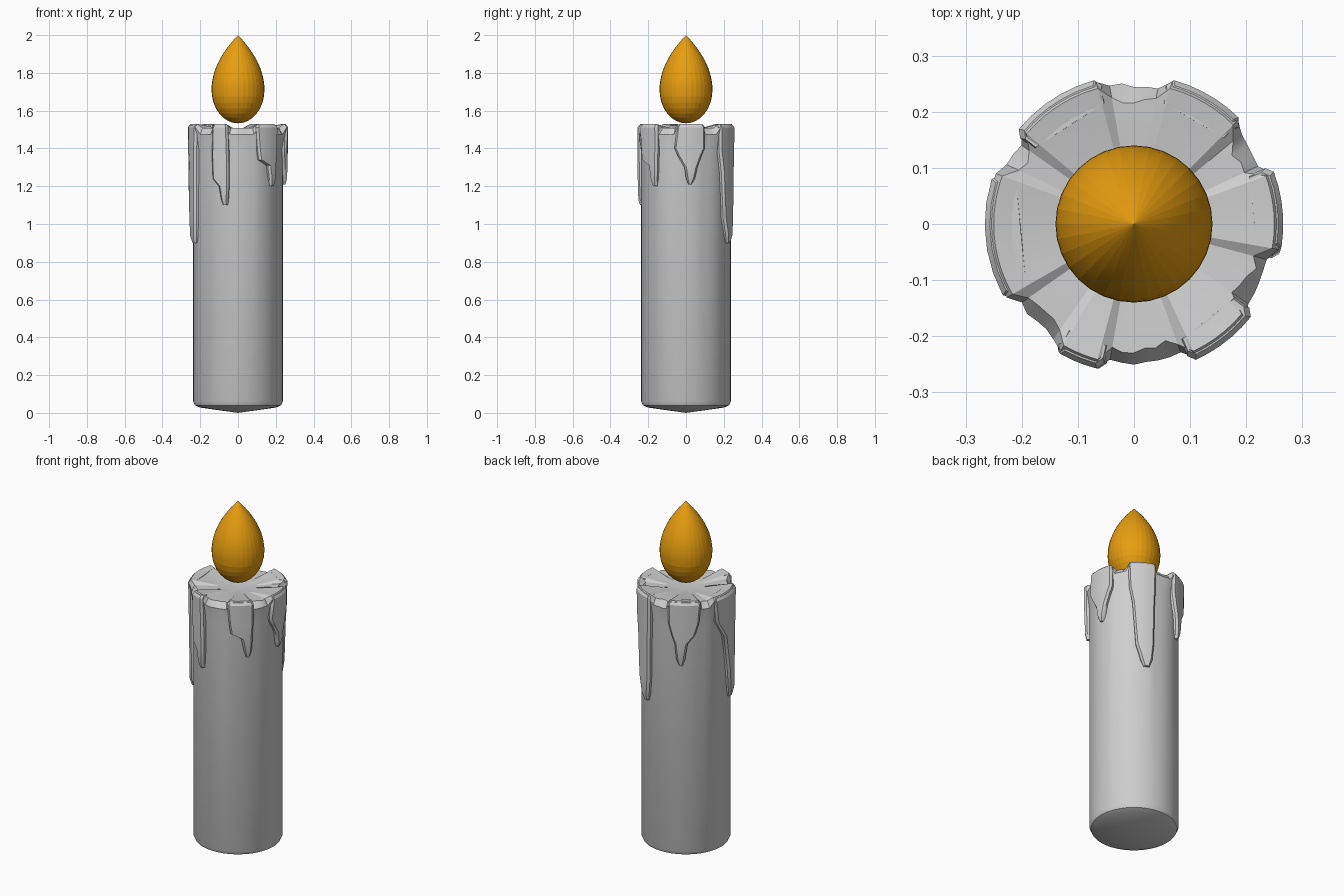
import bpy
import bmesh
import random
from math import sin, cos, pi, radians

random.seed(4)
if "Cube" in bpy.data.objects:
    bpy.data.objects.remove(bpy.data.objects["Cube"], do_unlink=True)


def make_material(name, color):
    mat = bpy.data.materials.new(name)
    mat.use_nodes = True
    mat.diffuse_color = color
    mat.node_tree.nodes["Principled BSDF"].inputs["Base Color"].default_value = color
    return mat


WAX = make_material("grey wax", (0.62, 0.62, 0.62, 1))
FIRE = make_material("orange flame", (0.82, 0.35, 0.005, 1))


def polar(radius, deg, z):
    return (radius * cos(radians(deg)), radius * sin(radians(deg)), z)


def loft(name, rings, mat, closed=True, smooth=30):
    """Skin a stack of equal-length point rings and cap both ends.
    A ring holding one point becomes the tip of a fan."""
    bm = bmesh.new()
    rows = [[bm.verts.new(p) for p in ring] for ring in rings]
    for low, high in zip(rows, rows[1:]):
        n = max(len(low), len(high))
        for i in range(n):
            j = (i + 1) % n
            quad = [low[i % len(low)], low[j % len(low)],
                    high[j % len(high)], high[i % len(high)]]
            bm.faces.new(list(dict.fromkeys(quad)))
    for cap in (rows[0], rows[-1]):
        if len(cap) > 2:
            bm.faces.new(cap)
    bmesh.ops.recalc_face_normals(bm, faces=bm.faces)
    mesh = bpy.data.meshes.new(name)
    bm.to_mesh(mesh)
    bm.free()
    mesh.materials.append(mat)
    obj = bpy.data.objects.new(name, mesh)
    bpy.context.collection.objects.link(obj)
    bpy.ops.object.select_all(action="DESELECT")
    obj.select_set(True)
    bpy.context.view_layer.objects.active = obj
    bpy.ops.object.shade_smooth_by_angle(angle=radians(smooth))
    return obj


# Wax runs: rows of height, start angle and end angle, from the rim down
DRIPS = {
    "back_right_drip": [(1.51, 103, 143), (1.40, 103, 141), (1.33, 107, 136),
                        (1.28, 111, 127), (1.19, 113, 124), (1.15, 116, 121)],
    "right_drip": [(1.51, 160, 211), (1.38, 164, 210), (1.28, 178, 209),
                   (1.08, 186, 208), (0.94, 190, 207), (0.90, 194, 204)],
    "front_right_drip": [(1.51, 238, 258), (1.36, 237, 259), (1.24, 238, 259),
                         (1.20, 246, 259), (1.13, 249, 258), (1.10, 251, 257)],
    "front_left_drip": [(1.51, 292, 324), (1.40, 294, 324), (1.34, 296, 323),
                        (1.31, 309, 323), (1.24, 312, 322), (1.20, 315, 320)],
    "left_drip": [(1.51, 349, 383), (1.40, 346, 383), (1.36, 350, 379),
                  (1.30, 358, 374), (1.24, 360, 371), (1.21, 363, 367)],
    "back_left_drip": [(1.51, 43, 77), (1.38, 44, 77), (1.28, 48, 76),
                       (1.03, 52, 75), (0.94, 58, 73), (0.90, 62, 70)],
}


def on_lobe(deg):
    return any(rows[0][1] <= a <= rows[0][2]
               for rows in DRIPS.values() for a in (deg, deg + 360))


# Candle body with a domed base and a notched, dished top
angles = range(0, 360, 5)
rim, shoulder, dish = [], [], []
for a in angles:
    lobe = on_lobe(a)
    rim.append(polar(0.25 if lobe else random.uniform(0.212, 0.232), a,
                     1.53 if lobe else 1.508))
    shoulder.append(polar(0.262 if lobe else random.uniform(0.243, 0.252), a,
                          1.512 if lobe else 1.475))
    dish.append(polar(0.1, a, 1.502))

base = [(0.2, 0.028), (0.228, 0.04), (0.237, 0.06), (0.237, 1.38)]
body_rings = [[(0, 0, 0)]]
body_rings += [[polar(r, a, z) for a in angles] for r, z in base]
body_rings += [shoulder, rim, dish, [(0, 0, 1.49)]]
loft("candle_body", body_rings, WAX)


# Wax drips wrapped around the body with softened edges
def drip_ring(z, start, end, radius):
    edge = min(2.5, (end - start) * 0.22)
    ring = [polar(0.222, start, z), polar(radius - 0.012, start, z)]
    steps = 5
    for i in range(steps + 1):
        a = start + edge + (end - start - 2 * edge) * i / steps
        ring.append(polar(radius, a, z))
    ring += [polar(radius - 0.012, end, z), polar(0.222, end, z)]
    return ring


for name, rows in DRIPS.items():
    rings = []
    last = len(rows) - 1
    for i, (z, start, end) in enumerate(rows):
        radius = 0.251 if i == last else 0.266 - 0.0015 * i
        rings.append(drip_ring(z, start, end, radius))
    # Rounded lip where the drip meets the rim
    z, start, end = rows[0]
    rings.insert(0, drip_ring(z + 0.014, start + 1, end - 1, 0.257))
    loft(name, rings, WAX)


# Teardrop flame: half ellipsoid below, parabolic taper above
SIDES, WIDEST, RADIUS = 32, 1.71, 0.14
profile = []
for i in range(1, 9):
    t = i / 8 * pi / 2
    profile.append((RADIUS * sin(t), WIDEST - 0.177 * cos(t)))
for i in range(1, 12):
    u = i / 12
    profile.append((RADIUS * (1 - u * u), WIDEST + 0.29 * u))
flame_rings = [[(0, 0, WIDEST - 0.177)]]
flame_rings += [[polar(r, 360 * k / SIDES, z) for k in range(SIDES)] for r, z in profile]
flame_rings.append([(0, 0, 2.0)])
loft("flame", flame_rings, FIRE, smooth=8)
